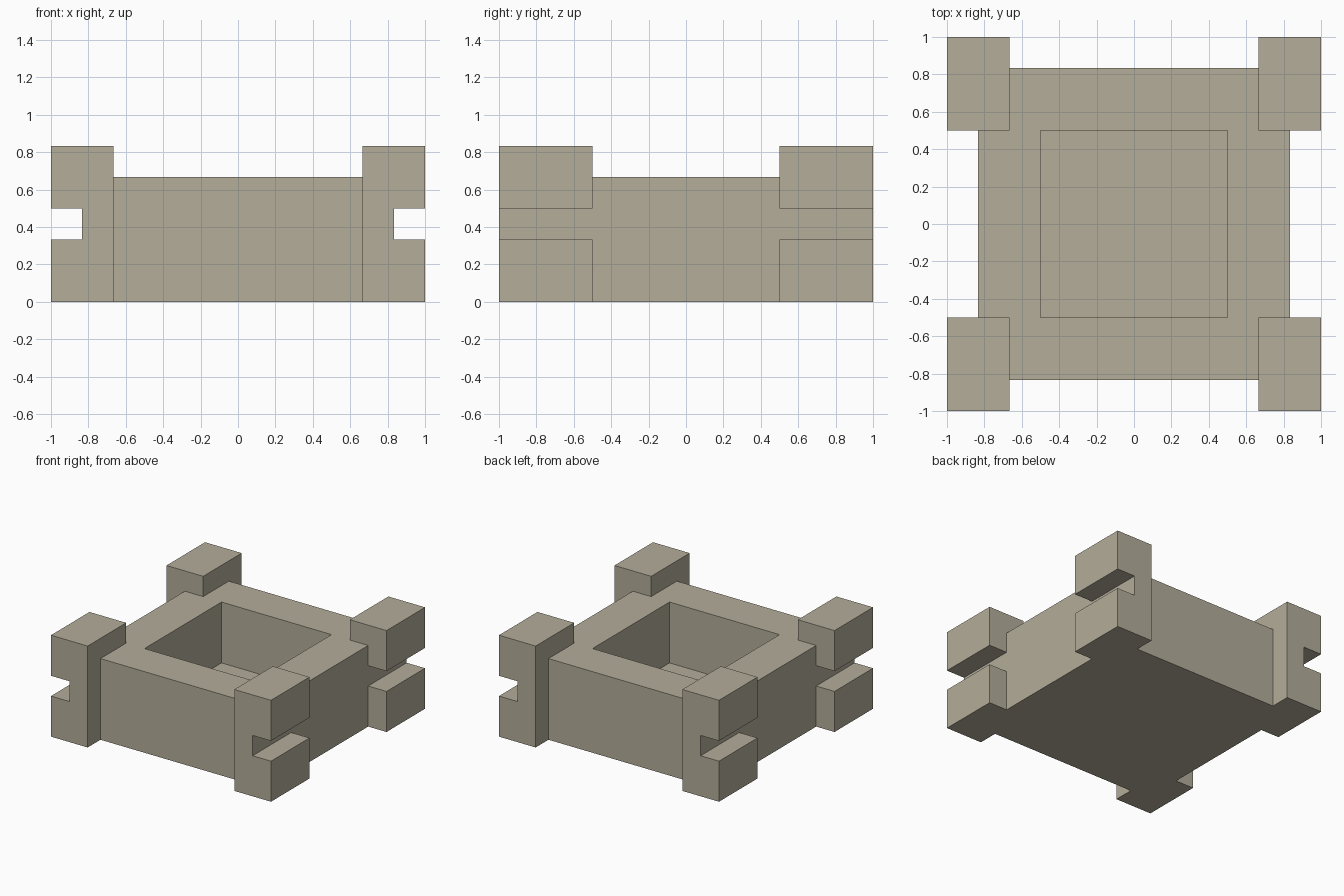
import bpy
import bmesh
from mathutils import Vector

cube = bpy.data.objects.get("Cube")
if cube:
    bpy.data.objects.remove(cube, do_unlink=True)

U = 1 / 6  # block module

stone = bpy.data.materials.new("warm grey stone")
stone.use_nodes = True
colour = (0.456, 0.418, 0.323, 1)
stone.diffuse_color = colour
stone.node_tree.nodes["Principled BSDF"].inputs["Base Color"].default_value = colour


def prism(name, outline, direction):
    """Extrude a closed outline along a direction, all measured in modules."""
    bm = bmesh.new()
    base = bm.faces.new([bm.verts.new(Vector(p) * U) for p in outline])
    top = bmesh.ops.extrude_face_region(bm, geom=[base], use_keep_orig=True)["geom"]
    moved = [g for g in top if isinstance(g, bmesh.types.BMVert)]
    bmesh.ops.translate(bm, verts=moved, vec=Vector(direction) * U)
    bmesh.ops.recalc_face_normals(bm, faces=bm.faces)
    mesh = bpy.data.meshes.new(name)
    bm.to_mesh(mesh)
    bm.free()
    mesh.materials.append(stone)
    obj = bpy.data.objects.new(name, mesh)
    bpy.context.collection.objects.link(obj)
    return obj


# Body: square block with its corners stepped in to receive the posts
quarter = [(5, 0), (5, 3), (4, 3), (4, 5), (0, 5)]
half = quarter + [(-x, y) for x, y in quarter[-2:0:-1]] + [(-5, 0)]
ring = half + [(x, -y) for x, y in half[-2:0:-1]]
corners = [(x, y, 0) for x, y in ring if x and y]
body = prism("body", corners, (0, 0, 4))

# Square well sunk into the top of the body
cutter = prism("well_cutter", [(-3, -3, 1), (3, -3, 1), (3, 3, 1), (-3, 3, 1)], (0, 0, 5))
cutter.hide_render = True
well = body.modifiers.new("well", 'BOOLEAN')
well.operation = 'DIFFERENCE'
well.solver = 'EXACT'
well.object = cutter
bpy.context.view_layer.objects.active = body
bpy.ops.object.modifier_apply(modifier=well.name)
bpy.data.objects.remove(cutter, do_unlink=True)

# Corner posts: tall blocks with a slot cut in the outer side
slotted = [(4, 0), (6, 0), (6, 2), (5, 2), (5, 3), (6, 3), (6, 5), (4, 5)]
for side, sx in (("left", 1), ("right", -1)):
    for end, sy in (("front", -1), ("back", 1)):
        prism(f"{end}_{side}_post", [(sx * x, sy * 3, z) for x, z in slotted], (0, sy * 3, 0))
